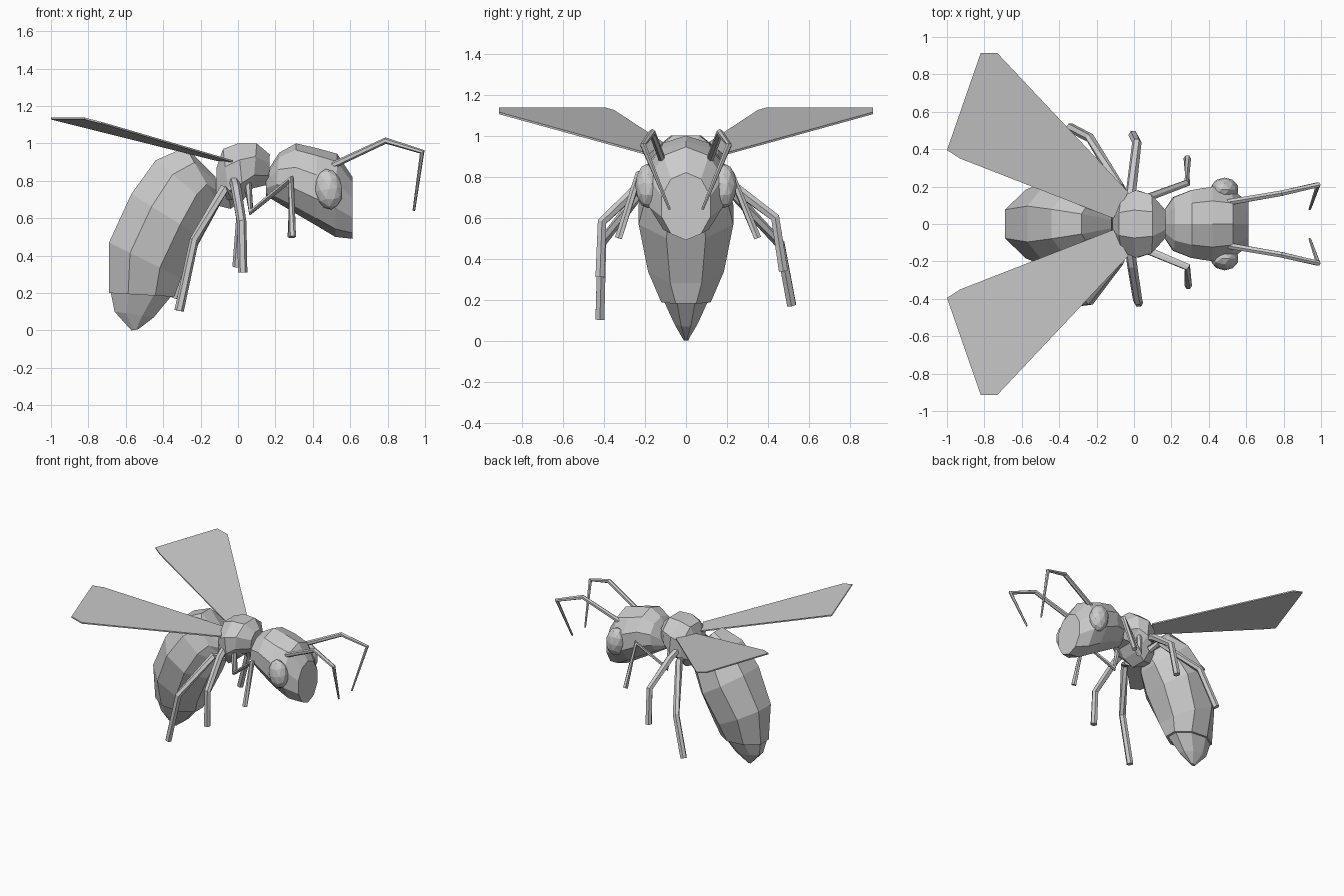
import bpy, bmesh, math
from mathutils import Vector

if "Cube" in bpy.data.objects:
    bpy.data.objects.remove(bpy.data.objects["Cube"])


def finish(name, bm):
    bmesh.ops.recalc_face_normals(bm, faces=bm.faces)
    me = bpy.data.meshes.new(name)
    bm.to_mesh(me)
    bm.free()
    ob = bpy.data.objects.new(name, me)
    bpy.context.collection.objects.link(ob)
    return ob


def loft(name, rings, n, phase=0.0):
    """Elliptical rings, each (top x, top z, bottom x, bottom z, half width)."""
    bm = bmesh.new()
    loops = []
    for tx, tz, bx, bz, w in rings:
        top, bot = Vector((tx, 0, tz)), Vector((bx, 0, bz))
        mid, up = (top + bot) / 2, (top - bot) / 2
        k = 1 / math.cos(phase)
        loop = []
        for i in range(n):
            a = phase + 2 * math.pi * i / n
            loop.append(bm.verts.new(mid + up * math.cos(a) * k + Vector((0, w * math.sin(a), 0))))
        loops.append(loop)
    for a, b in zip(loops, loops[1:]):
        for i in range(n):
            j = (i + 1) % n
            bm.faces.new((a[i], a[j], b[j], b[i]))
    bm.faces.new(loops[0])
    bm.faces.new(loops[-1])
    return finish(name, bm)


def tube(name, pts, radii):
    """Six-sided bent tube through the points."""
    n = 6
    bm = bmesh.new()
    P = [Vector(p) for p in pts]
    loops = []
    for i, p in enumerate(P):
        d0 = (p - P[i - 1]).normalized() if i else (P[1] - p).normalized()
        d1 = (P[i + 1] - p).normalized() if i < len(P) - 1 else d0
        d = (d0 + d1).normalized()
        side = d.cross(Vector((0, 1, 0))).normalized()
        other = d.cross(side)
        loops.append([bm.verts.new(p + radii[i] * (side * math.cos(k * math.tau / n)
                      + other * math.sin(k * math.tau / n))) for k in range(n)])
    for a, b in zip(loops, loops[1:]):
        for k in range(n):
            j = (k + 1) % n
            bm.faces.new((a[k], a[j], b[j], b[k]))
    bm.faces.new(loops[0])
    bm.faces.new(loops[-1])
    return finish(name, bm)


# Body
loft("head", [(.15, .84, .15, .72, .06), (.22, .95, .20, .69, .15),
              (.31, 1.0, .30, .63, .19), (.42, .975, .42, .56, .21),
              (.53, .945, .52, .50, .19), (.612, .82, .612, .49, .125)], 10)
loft("thorax", [(-.115, .87, -.12, .67, .09), (-.08, .97, -.04, .65, .16),
                (.0, 1.0, .03, .70, .195), (.10, 1.0, .08, .76, .17),
                (.17, .94, .165, .78, .08)], 8, math.pi / 8)
loft("abdomen", [(-.12, .82, -.11, .72, .06), (-.28, .98, -.12, .70, .14),
                 (-.44, .91, -.13, .65, .205), (-.57, .73, -.20, .50, .25),
                 (-.69, .47, -.305, .28, .20), (-.69, .20, -.34, .18, .13)], 8, math.pi / 8)
loft("stinger", [(-.68, .20, -.355, .185, .115), (-.66, .10, -.45, .07, .06),
                 (-.57, .0, -.535, .005, .012)], 8, math.pi / 8)

for s, side in ((-1, "right"), (1, "left")):
    # Eye
    bm = bmesh.new()
    bmesh.ops.create_icosphere(bm, subdivisions=2, radius=1)
    eye = finish(side + "_eye", bm)
    eye.scale = (.075, .063, .11)
    eye.rotation_euler = (0, -.15, 0)
    eye.location = (.485, s * .185, .755)

    # Antenna
    tube(side + "_antenna", [(.50, s * .115, .88), (.79, s * .165, 1.015),
                             (.985, s * .21, .955), (.94, s * .08, .64)],
         [.018, .017, .015, .007])

    # Wing plate
    bm = bmesh.new()
    outline = [(-.03, .17, .905), (-.11, .03, .91), (-.93, .35, 1.12),
               (-1.0, .395, 1.133), (-.82, .913, 1.133), (-.73, .913, 1.11)]
    low = [bm.verts.new((x, s * y, z - .005)) for x, y, z in outline]
    high = [bm.verts.new((x, s * y, z + .005)) for x, y, z in outline]
    bm.faces.new(low)
    bm.faces.new(high)
    for i in range(6):
        j = (i + 1) % 6
        bm.faces.new((low[i], low[j], high[j], high[i]))
    finish(side + "_wing", bm)

# Legs, posed slightly differently on each side
legs = {
    "right_front_leg": [(.05, -.12, .80), (.07, -.14, .635), (.285, -.23, .81), (.29, -.33, .50)],
    "left_front_leg": [(.05, .12, .80), (.07, .14, .635), (.285, .22, .81), (.285, .35, .50)],
    "right_middle_leg": [(-.02, -.14, .80), (-.01, -.22, .76), (.02, -.41, .58), (.025, -.42, .31)],
    "left_middle_leg": [(-.02, .14, .80), (-.01, .22, .76), (.015, .435, .60), (-.005, .475, .34)],
    "right_hind_leg": [(-.04, -.12, .72), (-.08, -.20, .75), (-.235, -.41, .48), (-.315, -.42, .105)],
    "left_hind_leg": [(-.04, .12, .72), (-.08, .20, .75), (-.235, .46, .47), (-.34, .515, .175)],
}
for name, pts in legs.items():
    r = .02 if "front" in name else .025
    tube(name, pts, [r * 1.1, r * 1.1, r, r])
